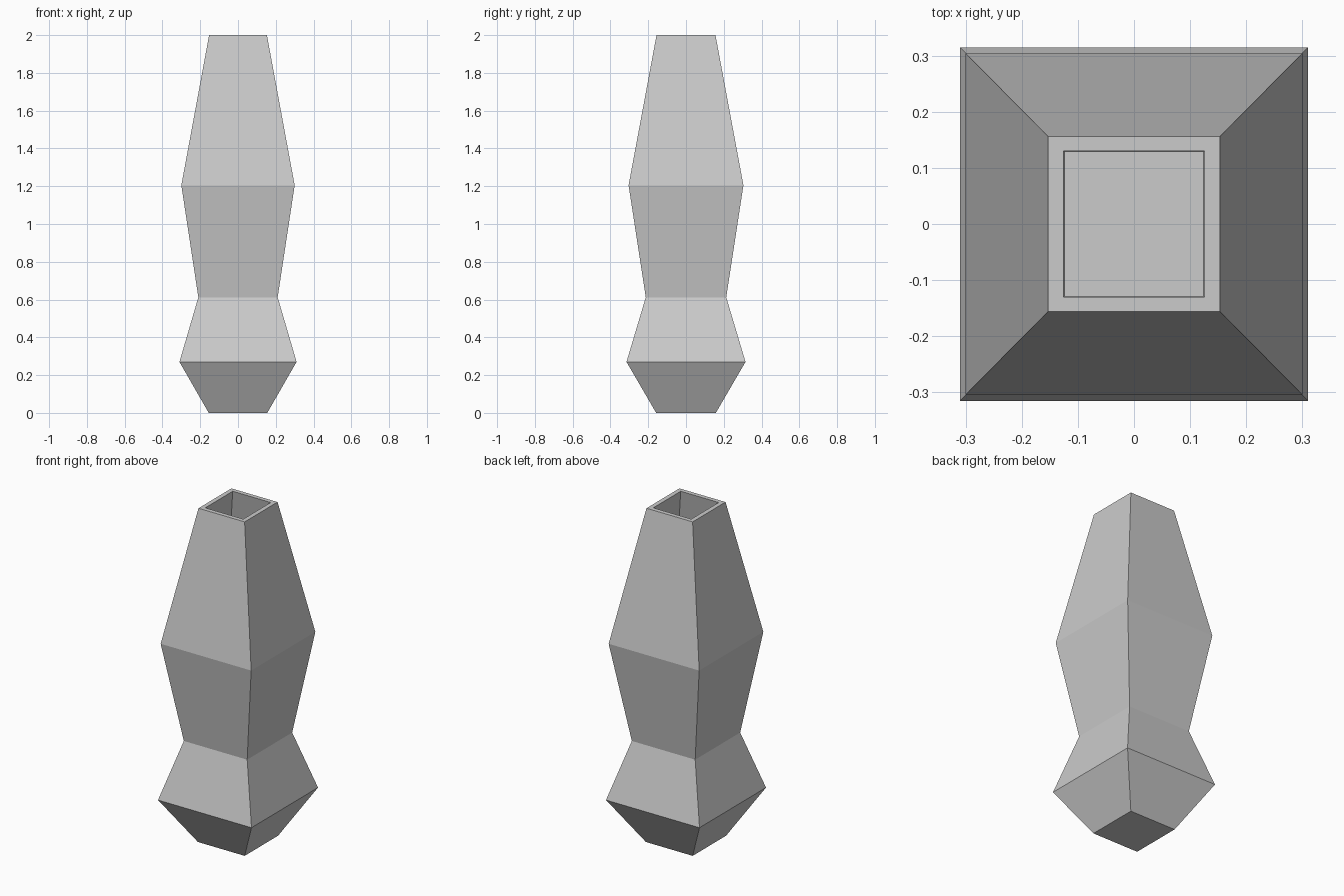
import bpy, bmesh

if "Cube" in bpy.data.objects:
    bpy.data.objects.remove(bpy.data.objects["Cube"])

# Square vase profile, outside then inside: (half width x, half width y, z)
outer = [(0.155, 0.158, 0.0), (0.31, 0.315, 0.27), (0.21, 0.213, 0.612),
         (0.30, 0.304, 1.205), (0.153, 0.156, 2.0)]
inner = [(0.126, 0.13, 2.0), (0.272, 0.276, 1.205), (0.182, 0.185, 0.612),
         (0.281, 0.286, 0.27), (0.124, 0.129, 0.02)]

bm = bmesh.new()
rings = [[bm.verts.new((sx * x, sy * y, z))
          for sx, sy in ((-1, -1), (1, -1), (1, 1), (-1, 1))]
         for x, y, z in outer + inner]

# Walls and flat rim
for low, high in zip(rings, rings[1:]):
    for i in range(4):
        j = (i + 1) % 4
        bm.faces.new((low[i], low[j], high[j], high[i]))

# Underside and inside floor
bm.faces.new(rings[0][::-1])
bm.faces.new(rings[-1])
bmesh.ops.recalc_face_normals(bm, faces=bm.faces)

mesh = bpy.data.meshes.new("vase")
bm.to_mesh(mesh)
bm.free()
vase = bpy.data.objects.new("vase", mesh)
bpy.context.collection.objects.link(vase)
